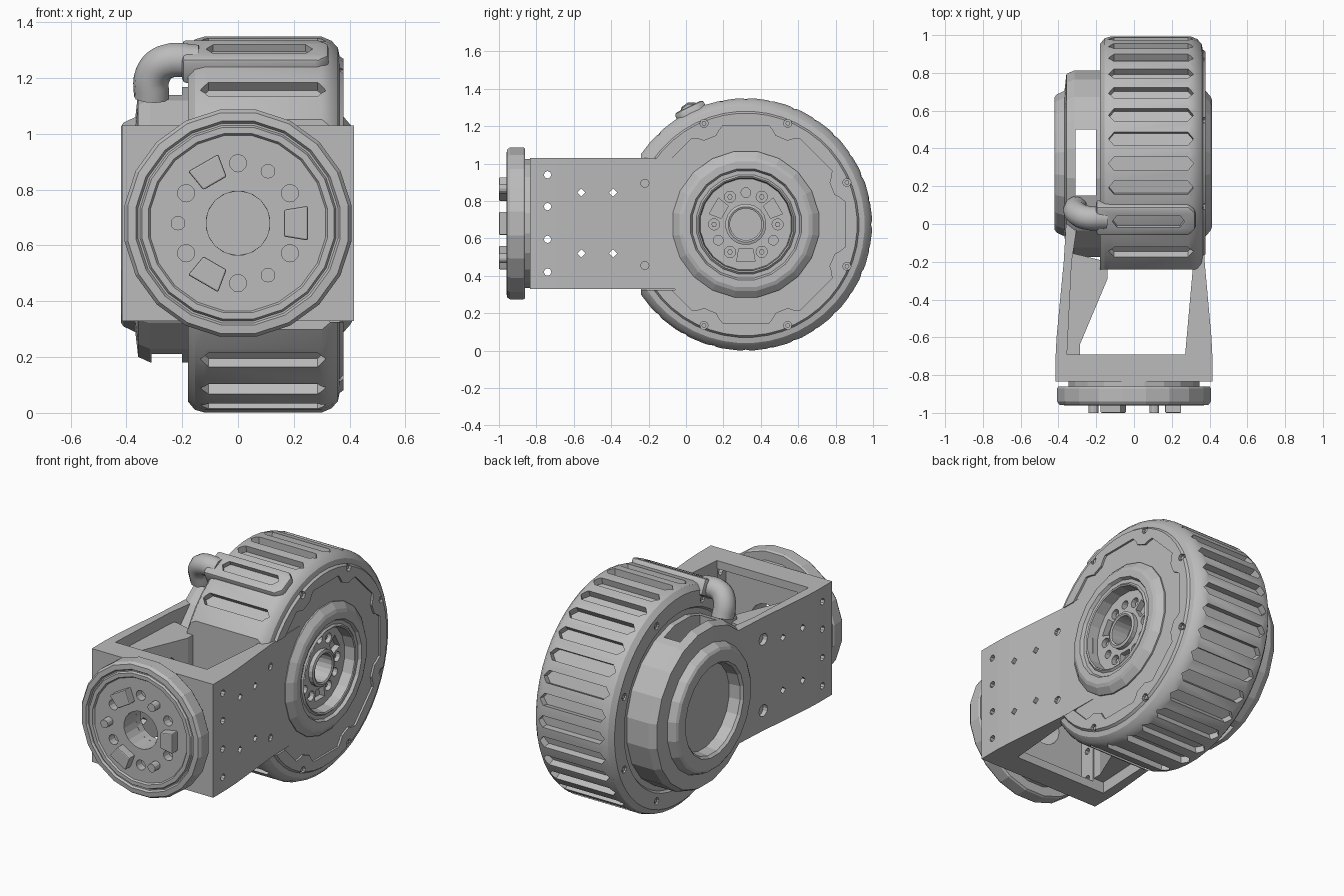
import bpy, bmesh, math
from mathutils import Matrix, Vector

cube = bpy.data.objects.get("Cube")
if cube:
    bpy.data.objects.remove(cube, do_unlink=True)

grey = bpy.data.materials.new("machined_grey")
grey.use_nodes = True
grey.diffuse_color = (0.5, 0.5, 0.5, 1)
grey.node_tree.nodes["Principled BSDF"].inputs["Base Color"].default_value = (0.5, 0.5, 0.5, 1)


def frame(u, v, w, origin):
    m = Matrix((u, v, w)).transposed().to_4x4()
    m.translation = Vector(origin)
    return m


X, Y, Z = Vector((1, 0, 0)), Vector((0, 1, 0)), Vector((0, 0, 1))
WHEEL = frame(Y, Z, X, (0, 0.32, 0.675))   # local z runs along the axle
FRONT = frame(X, Z, -Y, (0, 0, 0.68))      # local z runs out of the front
SIDE = frame(Y, Z, X, (0, 0, 0))
PLAN = Matrix.Identity(4)


def rim(angle):
    """Frame on the drum's rim: x along the axle, z radially out."""
    a = math.radians(angle)
    out = Y * math.cos(a) + Z * math.sin(a)
    return frame(X, out.cross(X), out, WHEEL.translation)


def polar(r, angle):
    a = math.radians(angle)
    return (r * math.cos(a), r * math.sin(a))


def ngon(n, r, centre=(0, 0)):
    return [(centre[0] + x, centre[1] + y)
            for x, y in (polar(r, 360 * i / n) for i in range(n))]


def rect(x0, x1, y0, y1):
    return [(x0, y0), (x1, y0), (x1, y1), (x0, y1)]


def make(name, bm):
    bmesh.ops.recalc_face_normals(bm, faces=bm.faces)
    mesh = bpy.data.meshes.new(name)
    bm.to_mesh(mesh)
    bm.free()
    mesh.materials.append(grey)
    ob = bpy.data.objects.new(name, mesh)
    bpy.context.collection.objects.link(ob)
    return ob


def prisms(name, items):
    """Extruded outlines: (outline, frame, start, end)."""
    bm = bmesh.new()
    for pts, m, lo, hi in items:
        a, b = ([bm.verts.new(m @ Vector((x, y, h))) for x, y in pts] for h in (lo, hi))
        bm.faces.new(a)
        bm.faces.new(b)
        for i in range(len(a)):
            j = (i + 1) % len(a)
            bm.faces.new((a[i], a[j], b[j], b[i]))
    return make(name, bm)


def lathe(name, profile, m, segs):
    """Turned part from (radius, height) points."""
    bm = bmesh.new()
    rings = [[bm.verts.new(m @ Vector((x, y, h)))
              for x, y in (polar(r, 360 * (i + 0.5) / segs) for i in range(segs))]
             for r, h in profile]
    if profile[0][0] > 0:
        rings.append(rings[0])
    for a, b in zip(rings, rings[1:]):
        for i in range(segs):
            j = (i + 1) % segs
            bm.faces.new((a[i], a[j], b[j], b[i]))
    bmesh.ops.remove_doubles(bm, verts=bm.verts, dist=0.0001)
    return make(name, bm)


def activate(ob):
    bpy.ops.object.select_all(action='DESELECT')
    ob.select_set(True)
    bpy.context.view_layer.objects.active = ob


def cut(ob, items):
    cutter = prisms("cutter", items)
    cutter.hide_render = True
    mod = ob.modifiers.new("cut", 'BOOLEAN')
    mod.operation, mod.solver, mod.object = 'DIFFERENCE', 'EXACT', cutter
    activate(ob)
    bpy.ops.object.modifier_apply(modifier=mod.name)
    bpy.data.objects.remove(cutter, do_unlink=True)


def smooth(ob, angle=25):
    activate(ob)
    bpy.ops.object.shade_smooth_by_angle(angle=math.radians(angle))


def bevel(ob, width):
    mod = ob.modifiers.new("bevel", 'BEVEL')
    mod.width, mod.segments, mod.limit_method = width, 2, 'ANGLE'
    activate(ob)
    bpy.ops.object.modifier_apply(modifier=mod.name)


def lugs(turn, scale):
    """Three tapered key outlines around a hub."""
    out = []
    for k in range(3):
        rot = Matrix.Rotation(math.radians(turn + 120 * k), 2)
        out.append([tuple(rot @ Vector(p) * scale) for p in
                    ((0.165, -0.048), (0.25, -0.062), (0.25, 0.062), (0.165, 0.048))])
    return out


# Drum, with its flat front chord and a seat for the bracket plate
drum = lathe("drum", [
    (0, -0.165), (0.53, -0.165), (0.54, -0.18), (0.635, -0.18), (0.665, -0.155),
    (0.675, -0.12), (0.675, 0.3), (0.66, 0.335), (0.635, 0.358), (0.605, 0.364), (0.595, 0.378),
    (0.3, 0.378), (0.3, 0.2), (0, 0.2)], WHEEL, 48)
cut(drum, [(rect(-1, -0.56, -1, 1), WHEEL, -1, 1)])
cut(drum, [(rect(-1, -0.38, -0.35, 0.35), WHEEL, 0.33, 0.5)])

# Recessed side panel scalloped around the screws
panel = []
for k in range(8):
    for turn, r in ((-9.5, 0.543), (-6.5, 0.522), (-4, 0.5), (4, 0.5), (6.5, 0.522), (9.5, 0.543)):
        panel.append(polar(r, 22.5 + 45 * k + turn))
cut(drum, [(panel, WHEEL, 0.366, 0.45)])
screws = [polar(0.585, 22.5 + 45 * k) for k in range(8) if k not in (3, 4)]
cut(drum, [(ngon(10, 0.022, c), WHEEL, lo, hi)
           for c in screws for lo, hi in ((0.355, 0.4), (-0.2, -0.165))])

# Pointed grooves around the rim
groove = [(-0.135, 0), (-0.105, 0.036), (0.285, 0.036), (0.315, 0),
          (0.285, -0.036), (-0.105, -0.036)]
angles = [11.25 * k for k in range(-8, 9)] + [101, 134, -105, -119, -134]
cut(drum, [(groove, rim(a), 0.632, 0.75) for a in angles])
smooth(drum)
prisms("drum_screws", [(ngon(6, 0.013, c), WHEEL, lo, hi)
                       for c in screws for lo, hi in ((0.35, 0.368), (-0.175, -0.16))])

# Raised tab and the cable spout leaving it
tab = prisms("cable_tab", [([(-0.2, -0.085), (0.29, -0.085), (0.325, -0.05), (0.325, 0.05),
                             (0.29, 0.085), (-0.2, 0.085)], rim(116), 0.6, 0.7)])
bevel(tab, 0.015)
cut(tab, [([(x * 0.85, y) for x, y in groove], rim(116), 0.66, 0.75)])
smooth(tab)
path = bpy.data.curves.new("cable_spout", 'CURVE')
path.dimensions, path.bevel_depth, path.bevel_resolution = '3D', 0.064, 3
path.use_fill_caps = True
spline = path.splines.new('BEZIER')
points = [(-0.14, 0.03, 1.258), (-0.26, 0.035, 1.258), (-0.306, 0.06, 1.21), (-0.31, 0.085, 1.13)]
spline.bezier_points.add(len(points) - 1)
for bp, co in zip(spline.bezier_points, points):
    bp.co = co
    bp.handle_left_type = bp.handle_right_type = 'AUTO'
spline.resolution_u = 5
path.materials.append(grey)
spout = bpy.data.objects.new("cable_spout", path)
bpy.context.collection.objects.link(spout)
activate(spout)
bpy.ops.object.convert(target='MESH')
smooth(bpy.context.object, 40)

# Output hub on the left of the drum
hub = lathe("output_hub", [
    (0, 0.25), (0.085, 0.25), (0.085, 0.36), (0.095, 0.365), (0.11, 0.36), (0.11, 0.335),
    (0.245, 0.335), (0.25, 0.4), (0.258, 0.405), (0.268, 0.395), (0.29, 0.395),
    (0.3, 0.413), (0.34, 0.413), (0.36, 0.405), (0.395, 0.375), (0.395, 0.36),
    (0.29, 0.36), (0.29, 0.19), (0, 0.19)], WHEEL, 20)
cut(hub, [(ngon(12, 0.03, polar(0.17, 60 * k)), WHEEL, 0.3, 0.36) for k in range(6)]
    + [(ngon(12, 0.026, polar(0.17, 90 + 120 * k)), WHEEL, 0.29, 0.36) for k in range(3)]
    + [(pts, WHEEL, 0.3, 0.36) for pts in lugs(30, 0.79)])
prisms("hub_screws", [(ngon(6, 0.015, polar(0.17, 60 * k)), WHEEL, 0.29, 0.318) for k in range(6)])

# Motor housing on the right of the drum, with its through slot
housing = lathe("motor_housing", [
    (0, -0.1), (0.5, -0.1), (0.5, -0.315), (0.48, -0.358), (0.39, -0.368), (0.37, -0.41),
    (0.355, -0.42), (0.285, -0.42), (0.272, -0.405), (0.265, -0.335), (0, -0.335)], WHEEL, 20)
cut(housing, [(rect(-0.31, -0.2, 0.15, 0.5), PLAN, -0.1, 1.5)])

# Bracket: front block hollowed from behind, and tapering side plates
block = prisms("bracket_front", [(rect(-0.415, 0.415, -0.35, 0.35), FRONT, 0.69, 0.835)])
heights = (0.42, 0.595, 0.77, 0.94)
cut(block, [(rect(-0.28, 0.28, -0.3, 0.3), FRONT, 0.6, 0.79)])
cut(block, [(ngon(16, 0.115), FRONT, 0.6, 0.9)])
cut(block, [(ngon(8, 0.02, (-0.74, z)), SIDE, -0.6, 0.6) for z in heights])
pilot = [(ngon(4, 0.022, (y, z)), SIDE, -0.6, 0.6) for y in (-0.56, -0.39) for z in (0.52, 0.845)]
plate_bolts = [(-0.22, z) for z in (0.455, 0.895)]
left_plate = prisms("left_plate", [([(0.415, -0.7), (0.41, -0.6), (0.374, -0.2), (0.368, 0.08),
                                     (0.32, 0.08), (0.31, -0.25), (0.27, -0.7)], PLAN, 0.33, 1.03)])
cut(left_plate, pilot + [(ngon(10, 0.022, c), SIDE, 0.36, 0.5) for c in plate_bolts])
right_plate = prisms("right_plate", [([(-0.415, -0.7), (-0.41, -0.6), (-0.372, -0.2), (-0.36, 0),
                                       (-0.3, 0), (-0.33, -0.2), (-0.355, -0.7)], PLAN, 0.33, 1.03)])
cut(right_plate, pilot + [(ngon(12, 0.036, c), SIDE, -0.6, 0) for c in plate_bolts])
gusset = prisms("right_gusset", [([(-0.365, -0.7), (-0.285, -0.7), (-0.285, -0.635), (-0.14, -0.29),
                                   (-0.14, -0.2), (-0.345, -0.15)], PLAN, 0.4, 0.96)])
cut(gusset, pilot)

# Front coupling disc with keys, pins and bores
disc = lathe("coupling_disc", [
    (0.115, 0.82), (0.35, 0.82), (0.35, 0.86), (0.405, 0.86), (0.412, 0.87), (0.412, 0.94),
    (0.4, 0.957), (0.37, 0.96), (0.362, 0.948), (0.355, 0.948), (0.348, 0.96), (0.325, 0.96),
    (0.318, 0.95), (0.115, 0.95)], FRONT, 20)
cut(disc, [(ngon(12, 0.031, polar(0.215, 30 + 60 * k)), FRONT, 0.9, 1) for k in range(6)])
bevel(prisms("coupling_keys", [(pts, FRONT, 0.93, 1) for pts in lugs(0, 1)]), 0.006)
prisms("coupling_pins", [(ngon(12, 0.026, polar(0.215, 60 + 120 * k)), FRONT, 0.93, 1)
                         for k in range(3)])
